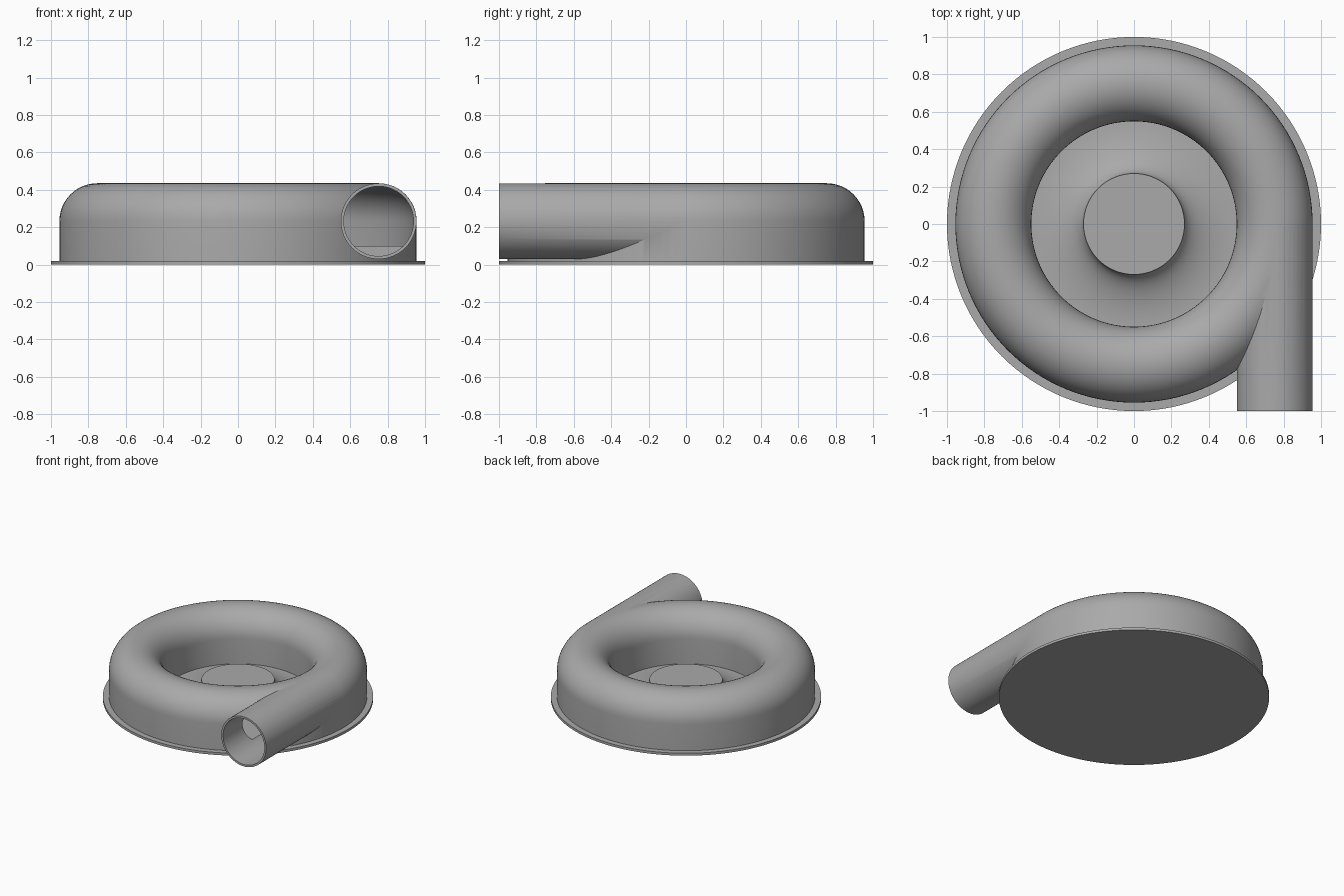
import bpy, bmesh, math
from mathutils import Matrix, Vector

if "Cube" in bpy.data.objects:
    bpy.data.objects.remove(bpy.data.objects["Cube"], do_unlink=True)

grey = bpy.data.materials.new("plain grey")
grey.use_nodes = True
color = (0.4, 0.4, 0.4, 1)
grey.diffuse_color = color
grey.node_tree.nodes["Principled BSDF"].inputs["Base Color"].default_value = color

RING, TUBE, MID, WALL = 0.752, 0.203, 0.232, 0.016
SEG = 128


def finish(name, bm):
    bmesh.ops.remove_doubles(bm, verts=bm.verts, dist=1e-5)
    bmesh.ops.recalc_face_normals(bm, faces=bm.faces)
    mesh = bpy.data.meshes.new(name)
    bm.to_mesh(mesh)
    bm.free()
    mesh.materials.append(grey)
    ob = bpy.data.objects.new(name, mesh)
    bpy.context.collection.objects.link(ob)
    return ob


def lathe(name, profile, closed=False):
    bm = bmesh.new()
    verts = [bm.verts.new((r, 0, z)) for r, z in profile]
    pairs = list(zip(verts, verts[1:])) + ([(verts[-1], verts[0])] if closed else [])
    edges = [bm.edges.new(p) for p in pairs]
    bmesh.ops.spin(bm, geom=verts + edges, axis=(0, 0, 1), cent=(0, 0, 0),
                   angle=math.tau, steps=SEG)
    return finish(name, bm)


def tunnel(radius, floor):
    """Arched ring section with straight sides down to the floor."""
    arc = [(RING + radius * math.cos(math.pi * i / 24),
            MID + radius * math.sin(math.pi * i / 24)) for i in range(25)]
    return [(RING + radius, floor)] + arc + [(RING - radius, floor)]


def pipe(name, radius, front, back):
    bm = bmesh.new()
    place = Matrix.Translation((RING, (front + back) / 2, MID)) @ Matrix.Rotation(math.pi / 2, 4, "X")
    bmesh.ops.create_cone(bm, cap_ends=True, segments=64, radius1=radius, radius2=radius,
                          depth=back - front, matrix=place)
    return finish(name, bm)


def combine(target, other, operation):
    mod = target.modifiers.new(operation.lower(), "BOOLEAN")
    mod.operation, mod.object, mod.solver = operation, other, "EXACT"
    bpy.context.view_layer.objects.active = target
    bpy.ops.object.modifier_apply(modifier=mod.name)
    bpy.data.objects.remove(other, do_unlink=True)


# Scroll casing with its tangential outlet, hollowed by a matching cavity
casing = lathe("scroll_casing", tunnel(TUBE, 0.015), closed=True)
combine(casing, pipe("outlet_pipe", TUBE - 0.0005, -1.0, 0.0), "UNION")
combine(casing, lathe("cavity", tunnel(TUBE - WALL, 0.1), closed=True), "DIFFERENCE")
combine(casing, pipe("outlet_bore", TUBE - WALL - 0.0005, -1.1, 0.0), "DIFFERENCE")

# Flat round mounting plate
plate = lathe("base_plate", [(0, 0), (1, 0), (1, 0.02), (0, 0.02)])

# Central hub flaring out to the casing
flare = [(0.56 - 0.29 * math.sin(a), 0.158 - 0.13 * math.cos(a))
         for a in (math.pi / 2 * i / 20 for i in range(21))]
hub = lathe("flared_hub", [(0.56, 0.015)] + flare + [(0, 0.158)])

for ob in (casing, plate, hub):
    bpy.ops.object.select_all(action="DESELECT")
    ob.select_set(True)
    bpy.context.view_layer.objects.active = ob
    bpy.ops.object.shade_smooth_by_angle(angle=math.radians(30))
